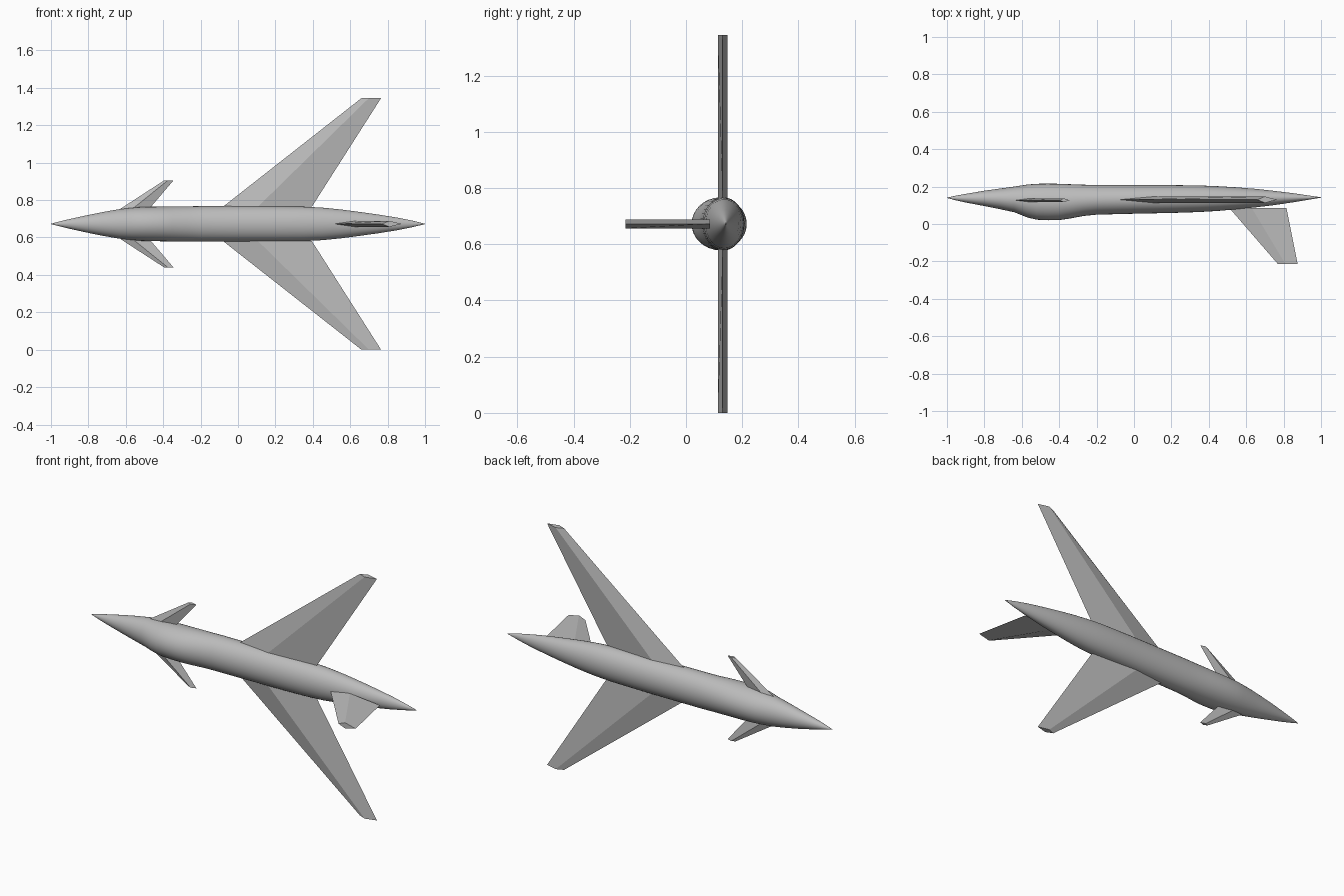
import bpy, bmesh, math

if "Cube" in bpy.data.objects:
    bpy.data.objects.remove(bpy.data.objects["Cube"])

ZC = 0.6725   # height of the fuselage axis

grey = bpy.data.materials.new("light_grey")
grey.diffuse_color = (0.5, 0.5, 0.5, 1)
grey.use_nodes = True
grey.node_tree.nodes["Principled BSDF"].inputs["Base Color"].default_value = grey.diffuse_color


def make_object(name, bm, smooth=False):
    bmesh.ops.recalc_face_normals(bm, faces=bm.faces)
    mesh = bpy.data.meshes.new(name)
    bm.to_mesh(mesh)
    bm.free()
    mesh.materials.append(grey)
    ob = bpy.data.objects.new(name, mesh)
    bpy.context.collection.objects.link(ob)
    if smooth:
        bpy.ops.object.select_all(action='DESELECT')
        bpy.context.view_layer.objects.active = ob
        ob.select_set(True)
        bpy.ops.object.shade_smooth_by_angle(angle=math.radians(30))
    return ob


def loft(name, rings, smooth=False):
    """Skin a list of equal-length point rings and cap both ends."""
    bm = bmesh.new()
    rows = [[bm.verts.new(p) for p in ring] for ring in rings]
    n = len(rows[0])
    for a, b in zip(rows, rows[1:]):
        for i in range(n):
            j = (i + 1) % n
            bm.faces.new((a[i], a[j], b[j], b[i]))
    bm.faces.new(rows[0])
    bm.faces.new(rows[-1])
    return make_object(name, bm, smooth)


# Fuselage stations: x, lower y, upper y, half width in z
stations = [
    (-1.0, .139, .141, .001), (-.95, .126, .152, .014), (-.9, .115, .161, .026),
    (-.8, .096, .178, .048), (-.72, .080, .189, .064), (-.64, .063, .200, .078),
    (-.57, .035, .211, .086), (-.52, .023, .215, .090), (-.46, .020, .216, .092),
    (-.40, .021, .215, .093), (-.35, .028, .213, .094), (-.27, .043, .210, .094),
    (-.2, .050, .209, .095), (0, .055, .208, .095), (.2, .059, .208, .094),
    (.35, .064, .206, .092), (.45, .070, .202, .087), (.55, .079, .196, .077),
    (.65, .089, .188, .064), (.75, .101, .177, .050), (.85, .116, .165, .034),
    (.93, .129, .153, .018), (1.0, .141, .143, .001)]
SIDES = 32
rings = []
for x, lo, hi, w in stations:
    c, r = (lo + hi) / 2, (hi - lo) / 2
    rings.append([(x, c + r * math.cos(t), ZC + w * math.sin(t))
                  for t in (2 * math.pi * i / SIDES for i in range(SIDES))])
loft("fuselage", rings, True)


def blade(name, root, tip, half, place):
    """Diamond-section surface; root and tip are (span, leading x, ridge x, trailing x)."""
    def section(s, le, ridge, te):
        return [place(x, s, t) for x, t in
                ((le, 0), (ridge, half), (te, 0), (ridge, -half))]
    loft(name, [section(*root), section(*tip)])


# Main wings and canards, mirrored about the fuselage axis
for side, sign in (("upper", 1), ("lower", -1)):
    blade(side + "_wing", (.092, -.08, .107, .395), (.6725, .66, .70, .765), .017,
          lambda x, s, t: (x, .130 + t, ZC + sign * s))
    blade(side + "_canard", (.080, -.63, -.565, -.475), (.2325, -.395, -.375, -.345), .01,
          lambda x, s, t: (x, .127 + t, ZC + sign * s))

# Tail fin
blade("tail_fin", (.085, .51, .63, .815), (-.215, .77, .81, .875), .016,
      lambda x, s, t: (x, s, ZC + t))
